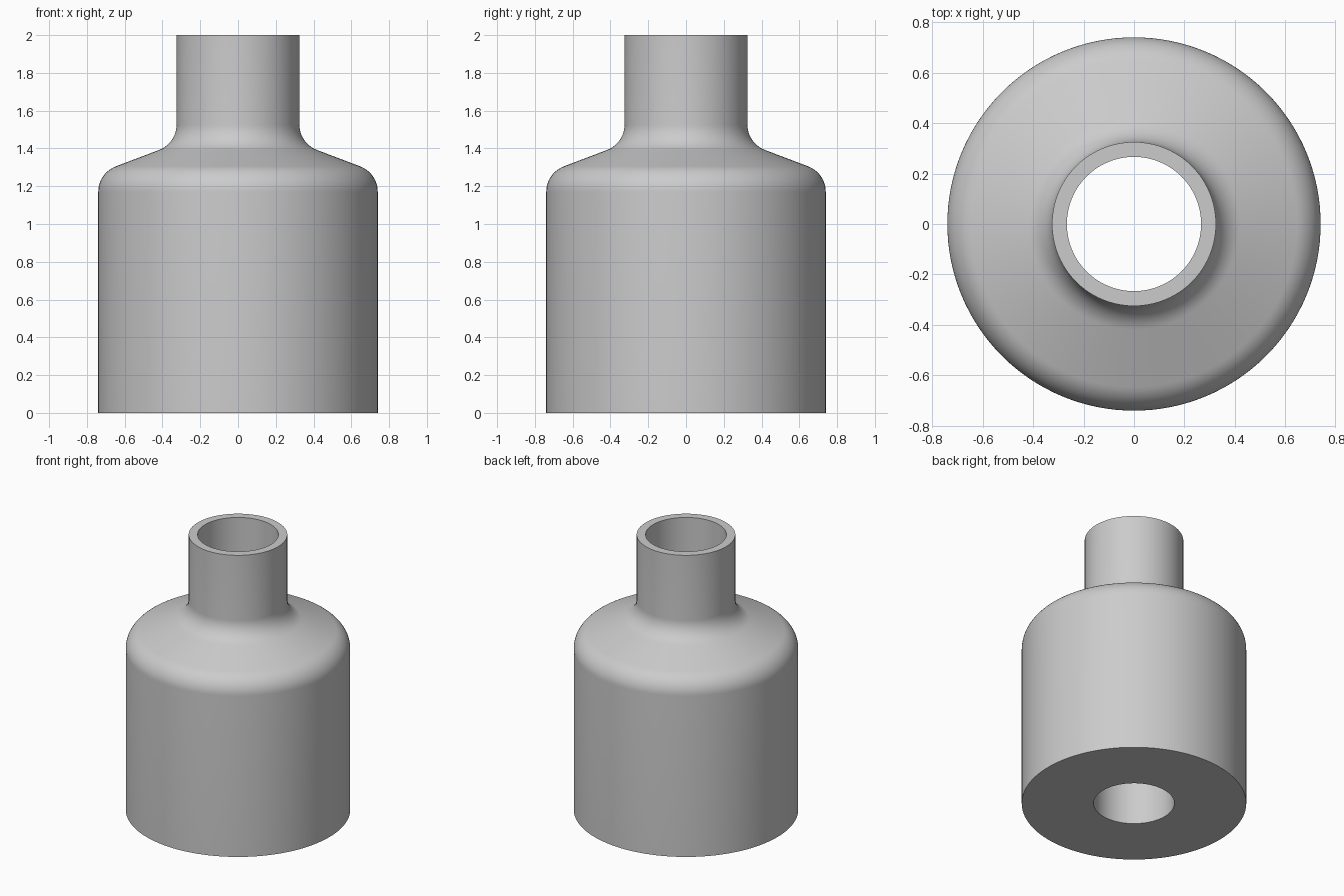
import bpy, bmesh, math
from mathutils import Vector

cube = bpy.data.objects.get("Cube")
if cube:
    bpy.data.objects.remove(cube, do_unlink=True)

SEGMENTS = 128
BODY_R, NECK_R, BORE_R, HEIGHT = 0.74, 0.325, 0.266, 2.0
SHOULDER_LOW, SHOULDER_HIGH = 1.27, 1.427
FILLET_R = 0.145


def fillet(before, corner, after, radius, steps=12):
    """Arc points that round a profile corner."""
    a, b = (before - corner).normalized(), (after - corner).normalized()
    half = a.angle(b) / 2
    centre = corner + (a + b).normalized() * (radius / math.sin(half))
    tangent = radius / math.tan(half)
    start = (corner + a * tangent - centre).normalized()
    end = (corner + b * tangent - centre).normalized()
    return [centre + start.slerp(end, i / steps).normalized() * radius
            for i in range(steps + 1)]


# Closed wall profile: base, side, rounded shoulder, neck, rim, bore
base = Vector((BODY_R, 0))
low = Vector((BODY_R, SHOULDER_LOW))
high = Vector((NECK_R, SHOULDER_HIGH))
rim = Vector((NECK_R, HEIGHT))
profile = [base, *fillet(base, low, high, FILLET_R),
           *fillet(low, high, rim, FILLET_R), rim,
           Vector((BORE_R, HEIGHT)), Vector((BORE_R, 0))]

# Revolve the profile around the vertical axis
bm = bmesh.new()
ring = [bm.verts.new((p.x, 0, p.y)) for p in profile]
edges = [bm.edges.new((v, ring[(i + 1) % len(ring)])) for i, v in enumerate(ring)]
bmesh.ops.spin(bm, geom=ring + edges, cent=(0, 0, 0), axis=(0, 0, 1),
               angle=math.tau, steps=SEGMENTS, use_merge=True)
bmesh.ops.remove_doubles(bm, verts=bm.verts, dist=0.0001)
bmesh.ops.recalc_face_normals(bm, faces=bm.faces)
mesh = bpy.data.meshes.new("reducer_body")
bm.to_mesh(mesh)
bm.free()

body = bpy.data.objects.new("reducer_body", mesh)
bpy.context.collection.objects.link(body)

# Plain grey material
grey = bpy.data.materials.new("light_grey")
grey.use_nodes = True
colour = (0.6, 0.6, 0.6, 1)
grey.diffuse_color = colour
grey.node_tree.nodes["Principled BSDF"].inputs["Base Color"].default_value = colour
mesh.materials.append(grey)

# Smooth walls with crisp rims
bpy.ops.object.select_all(action="DESELECT")
body.select_set(True)
bpy.context.view_layer.objects.active = body
bpy.ops.object.shade_smooth_by_angle(angle=math.radians(30))
